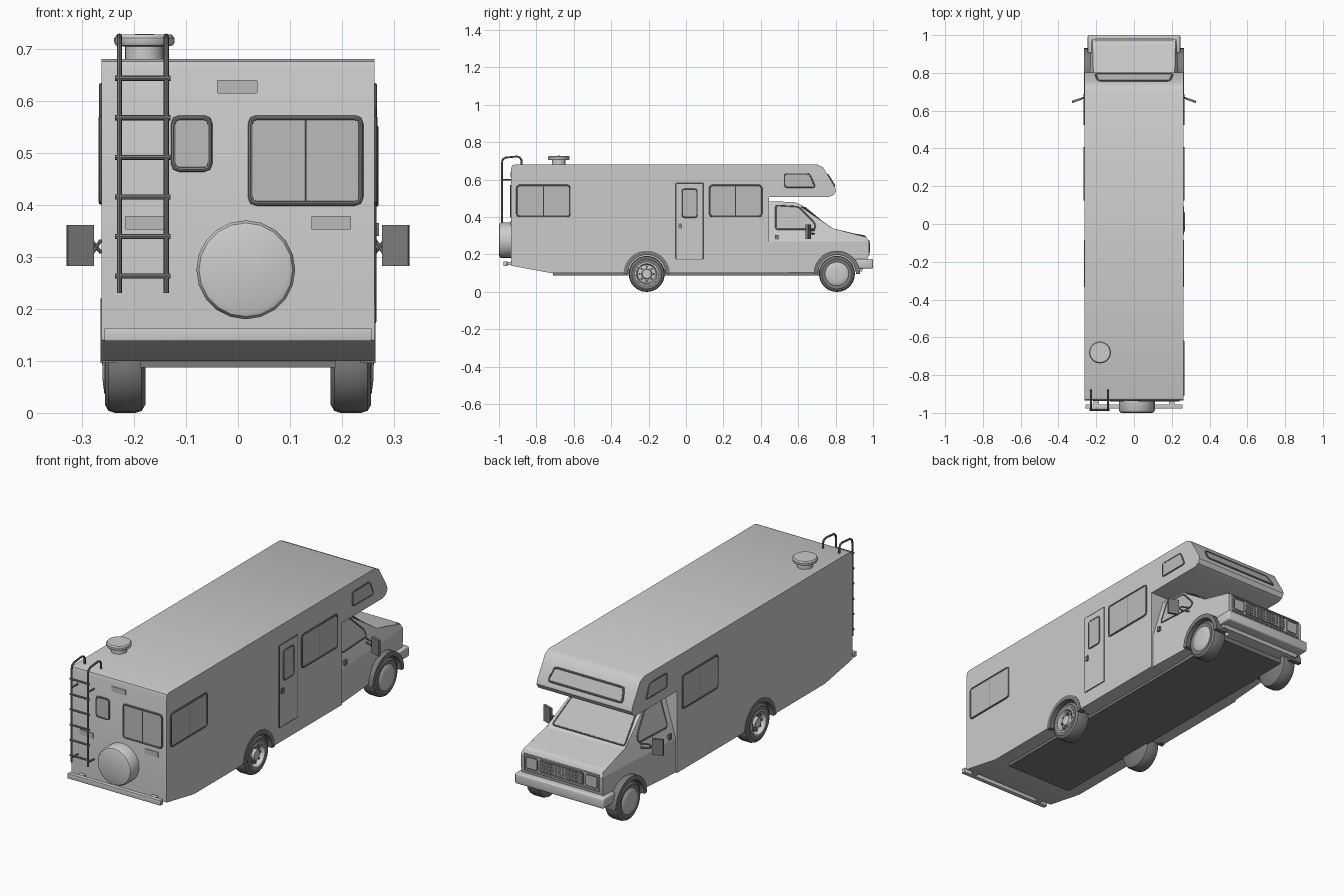
import bpy, bmesh
from math import sin, cos, pi, radians
from mathutils import Vector as V

if "Cube" in bpy.data.objects:
    bpy.data.objects.remove(bpy.data.objects["Cube"])


def material(name, g):
    m = bpy.data.materials.new(name)
    m.diffuse_color = (g, g, g, 1)
    m.use_nodes = True
    m.node_tree.nodes["Principled BSDF"].inputs["Base Color"].default_value = m.diffuse_color
    return m


DARK, GLASS = material("dark_trim", 0.2), material("glass", 0.5)


def finish(name, bm, mat=None):
    bmesh.ops.remove_doubles(bm, verts=bm.verts, dist=1e-5)
    bmesh.ops.recalc_face_normals(bm, faces=bm.faces)
    me = bpy.data.meshes.new(name)
    bm.to_mesh(me)
    bm.free()
    ob = bpy.data.objects.new(name, me)
    bpy.context.collection.objects.link(ob)
    if mat:
        me.materials.append(mat)
    return ob


def solid(name, a, b, mat=None, bevel=0, where=lambda v: True):
    """Closed solid between two matching loops."""
    bm = bmesh.new()
    va, vb = [bm.verts.new(p) for p in a], [bm.verts.new(p) for p in b]
    bm.faces.new(va)
    bm.faces.new(vb[::-1])
    n = len(va)
    for i in range(n):
        j = (i + 1) % n
        bm.faces.new((va[i], vb[i], vb[j], va[j]))
    if bevel:
        es = [e for e in bm.edges if all(where(v.co) for v in e.verts)]
        bmesh.ops.bevel(bm, geom=es, offset=bevel, segments=3, profile=0.5, affect='EDGES')
    return finish(name, bm, mat)


def box(name, lo, hi, mat=None, bevel=0):
    q = [(lo[0], lo[1]), (hi[0], lo[1]), (hi[0], hi[1]), (lo[0], hi[1])]
    return solid(name, [(x, y, lo[2]) for x, y in q], [(x, y, hi[2]) for x, y in q], mat, bevel)


def lathe(name, prof, loc, axis, mat=None, seg=32):
    """Revolve (radius, height) points about an axis."""
    bm = bmesh.new()
    q = V((0, 0, 1)).rotation_difference(V(axis))
    rings = [[bm.verts.new(V(loc) + q @ V((r * cos(2 * pi * k / seg), r * sin(2 * pi * k / seg), h)))
              for k in range(seg)] for r, h in prof]
    for r0, r1 in zip(rings, rings[1:]):
        for k in range(seg):
            m = (k + 1) % seg
            bm.faces.new((r0[k], r0[m], r1[m], r1[k]))
    return finish(name, bm, mat)


def tube(name, pts, r, cyclic=False, mat=None):
    cu = bpy.data.curves.new(name, 'CURVE')
    cu.dimensions, cu.bevel_depth, cu.bevel_resolution, cu.use_fill_caps = '3D', r, 2, True
    sp = cu.splines.new('POLY')
    sp.points.add(len(pts) - 1)
    for p, c in zip(sp.points, pts):
        p.co = (*c, 1)
    sp.use_cyclic_u = cyclic
    tmp = bpy.data.objects.new(name, cu)
    bm = bmesh.new()
    bpy.context.collection.objects.link(tmp)
    bpy.context.view_layer.update()
    bm.from_mesh(tmp.to_mesh())
    bpy.data.objects.remove(tmp)
    return finish(name, bm, mat)


def pane(name, pts, n, frame=0.005, mat=GLASS, split=False, rad=0.012):
    """Thin panel with rounded corners, raised frame and optional middle bar."""
    pts, n, loop = [V(p) for p in pts], V(n).normalized(), []
    for i, c in enumerate(pts):
        a, b = c + (pts[i - 1] - c).normalized() * rad, c + (pts[(i + 1) % len(pts)] - c).normalized() * rad
        loop += [a, a / 4 + c / 2 + b / 4, b]
    solid(name, [p + n * 0.003 for p in loop], [p - n * 0.003 for p in loop], mat)
    if frame:
        tube(name + "_frame", [p + n * 0.001 for p in loop], frame, True, DARK)
    if split:
        tube(name + "_bar", [(pts[0] + pts[1]) / 2, (pts[2] + pts[3]) / 2], frame * 0.8, False, DARK)


def rect(a0, a1, z0, z1):
    return [(a0, z0), (a1, z0), (a1, z1), (a0, z1)]


def cut(ob, cutter):
    md = ob.modifiers.new("cut", 'BOOLEAN')
    md.operation, md.object, md.solver = 'DIFFERENCE', cutter, 'EXACT'
    bpy.context.view_layer.objects.active = ob
    bpy.ops.object.modifier_apply(modifier=md.name)
    bpy.data.objects.remove(cutter)


W, WZ = 0.262, 0.096
REAR_Y, FRONT_Y = -0.21, 0.807

# Coach body with overhang
prof = [(-0.935, 0.14), (-0.72, 0.10), (0.444, 0.10), (0.444, 0.508), (0.765, 0.508), (0.79, 0.518),
        (0.802, 0.54), (0.797, 0.56), (0.755, 0.63), (0.735, 0.665), (0.705, 0.68), (-0.915, 0.68),
        (-0.93, 0.675), (-0.935, 0.66)]
body = solid("coach_body", [(W, y, z) for y, z in prof], [(-W, y, z) for y, z in prof])
box("underbody", (-0.187, -0.71, 0.087), (0.187, 0.88, 0.12), DARK)


# Cab: lower shell, then hood and greenhouse
def cab_w(y, z):
    return 0.255 - 0.055 * (y - 0.43) - 0.3 * max(0, z - 0.27)


def cab_part(name, prof, **kw):
    return solid(name, [(cab_w(y, z), y, z) for y, z in prof], [(-cab_w(y, z), y, z) for y, z in prof], **kw)


lower = cab_part("cab_lower", [(0.43, 0.10), (0.94, 0.11), (0.975, 0.19), (0.977, 0.27), (0.43, 0.27)])
cab_part("cab_upper", [(0.43, 0.27), (0.977, 0.27), (0.96, 0.302), (0.78, 0.33), (0.62, 0.463), (0.58, 0.48),
                       (0.43, 0.485)], bevel=0.011, where=lambda v: v.z > 0.29)

# Wheels, arches and flares
tyre = [(0, -0.039), (0.08, -0.039), (0.092, -0.032), (0.096, -0.02), (0.096, 0.02), (0.092, 0.032),
        (0.08, 0.039), (0.06, 0.036), (0.056, 0.0), (0, 0.0)]
cap = [(0.064, 0.02), (0.064, 0.036), (0.058, 0.040), (0.035, 0.043), (0.0, 0.044)]
rim = [(0.064, 0.02), (0.062, 0.038), (0.055, 0.040), (0.049, 0.015), (0.028, 0.02), (0.024, 0.034), (0, 0.034)]
for s in (-1, 1):
    for nm, wy, ob, hub, x0 in (("rear", REAR_Y, body, rim, 0.235), ("front", FRONT_Y, lower, cap, 0.20)):
        cut(ob, lathe("arch_cutter", [(0, 0), (0.108, 0), (0.108, 0.2), (0, 0.2)], (s * 0.165, wy, WZ), (s, 0, 0)))
        lathe(nm + "_tyre", tyre, (s * 0.217, wy, WZ), (s, 0, 0), DARK)
        lathe(nm + "_hub", hub, (s * 0.217, wy, WZ), (s, 0, 0))
        arc = [pi * k / 20 for k in range(21)]
        ring = [(wy + 0.124 * cos(a), WZ + 0.124 * sin(a)) for a in arc]
        ring += [(wy + 0.102 * cos(a), WZ + 0.102 * sin(a)) for a in arc[::-1]]
        solid(nm + "_flare", [(s * x0, y, z) for y, z in ring], [(s * 0.264, y, z) for y, z in ring], DARK)
    for k in range(8):
        a = 2 * pi * k / 8
        lathe("wheel_nut", [(0.006, 0), (0.006, 0.012), (0, 0.012)],
              (s * 0.232, REAR_Y + 0.038 * cos(a), WZ + 0.038 * sin(a)), (s, 0, 0), DARK, 8)

    # Side windows of coach, overhang and cab
    def side(q):
        return [(s * W, y, z) for y, z in q]
    pane("side_window", side(rect(0.128, 0.403, 0.405, 0.568)), (s, 0, 0), split=True)
    pane("overhang_window", side([(0.527, 0.56), (0.69, 0.56), (0.66, 0.63), (0.527, 0.63)]), (s, 0, 0), 0.004)
    win = [(0.48, 0.335), (0.69, 0.335), (0.69, 0.365), (0.60, 0.455), (0.48, 0.462)]
    pane("cab_window", [(s * cab_w(y, z), y, z) for y, z in win], (s, 0.055, 0.3), 0.004)
    xs = sorted((s * 0.246, s * 0.256))
    box("cab_handle", (xs[0], 0.475, 0.28), (xs[1], 0.495, 0.305), DARK)

    # Door mirrors
    q = [(0.28, 0.669), (0.33, 0.652), (0.327, 0.640), (0.277, 0.657)]
    solid("mirror", [(s * x, y, 0.282) for x, y in q], [(s * x, y, 0.361) for x, y in q], DARK)
    for z0, z1 in ((0.335, 0.31), (0.30, 0.33)):
        tube("mirror_arm", [(s * 0.285, 0.66, z0), (s * 0.265, 0.67, z1), (s * 0.228, 0.685, z1)], 0.004, mat=DARK)

    # Headlights and rear bumper mounts
    pane("headlight", [(s * x, 0.978, z) for x, z in rect(0.135, 0.195, 0.21, 0.265)], (0, 1, 0), 0.003, rad=0.006)
    box("bumper_mount", (s * 0.2 - 0.015, -0.96, 0.143), (s * 0.2 + 0.015, -0.92, 0.16))
    pane("tail_light", [(s * 0.179 + x, -0.935, z) for x, z in rect(-0.038, 0.038, 0.352, 0.378)], (0, -1, 0), 0, rad=0.002)

# Rear side window and entry door on the right
pane("rear_side_window", [(W, y, z) for y, z in rect(-0.903, -0.622, 0.405, 0.568)], (1, 0, 0), split=True)
pane("entry_door", [(W, y, z) for y, z in rect(-0.052, 0.09, 0.175, 0.583)], (1, 0, 0), 0.003, None, rad=0.004)
pane("door_window", [(W + 0.003, y, z) for y, z in rect(-0.02, 0.058, 0.40, 0.548)], (1, 0, 0), 0.004)
box("door_handle", (W, -0.04, 0.34), (W + 0.009, -0.022, 0.365), DARK)

# Rear wall windows and top lamp
pane("rear_window", [(x, -0.935, z) for x, z in rect(0.024, 0.236, 0.403, 0.567)], (0, -1, 0), split=True)
pane("small_rear_window", [(x, -0.935, z) for x, z in rect(-0.124, -0.054, 0.468, 0.567)], (0, -1, 0))
pane("top_lamp", [(x, -0.935, z) for x, z in rect(-0.04, 0.037, 0.614, 0.64)], (0, -1, 0), 0, rad=0.002)

# Overhang front window and windshield
pane("overhang_front_window", [(-0.205, 0.793, 0.567), (0.205, 0.793, 0.567), (0.19, 0.758, 0.625), (-0.19, 0.758, 0.625)],
     (0, 0.857, 0.514))
pane("windshield", [(-0.198, 0.767, 0.341), (0.198, 0.767, 0.341), (0.172, 0.636, 0.45), (-0.172, 0.636, 0.45)],
     (0, 0.64, 0.77), 0.004)

# Grille and bumpers
pane("grille", [(x, 0.977, z) for x, z in rect(-0.118, 0.118, 0.21, 0.265)], (0, 1, 0), 0.003, DARK, rad=0.004)
tube("grille_surround", [(x, 0.978, z) for x, z in rect(-0.205, 0.205, 0.197, 0.276)], 0.004, True)
for k in range(1, 4):
    z = 0.21 + 0.055 * k / 4
    tube("grille_bar", [(-0.118, 0.981, z), (0.118, 0.981, z)], 0.002)
for k in range(1, 12):
    x = -0.118 + 0.236 * k / 12
    tube("grille_slat", [(x, 0.981, 0.21), (x, 0.981, 0.265)], 0.0015)
box("front_bumper", (-0.245, 0.905, 0.125), (0.245, 1.0, 0.177), bevel=0.008)
box("rear_bumper", (-0.257, -0.977, 0.138), (0.257, -0.955, 0.163), bevel=0.002)

# Spare wheel cover
lathe("spare_wheel_cover", [(0, -0.002), (0.095, -0.002), (0.095, 0.053), (0.09, 0.061), (0.08, 0.065), (0, 0.065)],
      (0.015, -0.935, 0.275), (0, -1, 0), seg=20)

# Ladder
for x in (-0.228, -0.138):
    tube("ladder_rail", [(x, y, z) for y, z in ((-0.984, 0.23), (-0.984, 0.69), (-0.98, 0.708), (-0.966, 0.718),
         (-0.905, 0.724), (-0.889, 0.719), (-0.88, 0.705), (-0.88, 0.675))], 0.005, mat=DARK)
    for z in (0.25, 0.6):
        tube("ladder_standoff", [(x, -0.984, z), (x, -0.93, z)], 0.004, mat=DARK)
for k in range(6):
    z = 0.263 + 0.076 * k
    tube("ladder_rung", [(-0.236, -0.984, z), (-0.13, -0.984, z)], 0.005, mat=DARK)

# Roof vent
lathe("roof_vent", [(0.037, -0.002), (0.037, 0.024), (0.055, 0.026), (0.058, 0.032), (0.058, 0.04), (0.053, 0.047), (0, 0.048)],
      (-0.18, -0.68, 0.68), (0, 0, 1), seg=24)

bpy.ops.object.select_all(action='SELECT')
bpy.context.view_layer.objects.active = body
bpy.ops.object.shade_smooth_by_angle(angle=radians(35))
